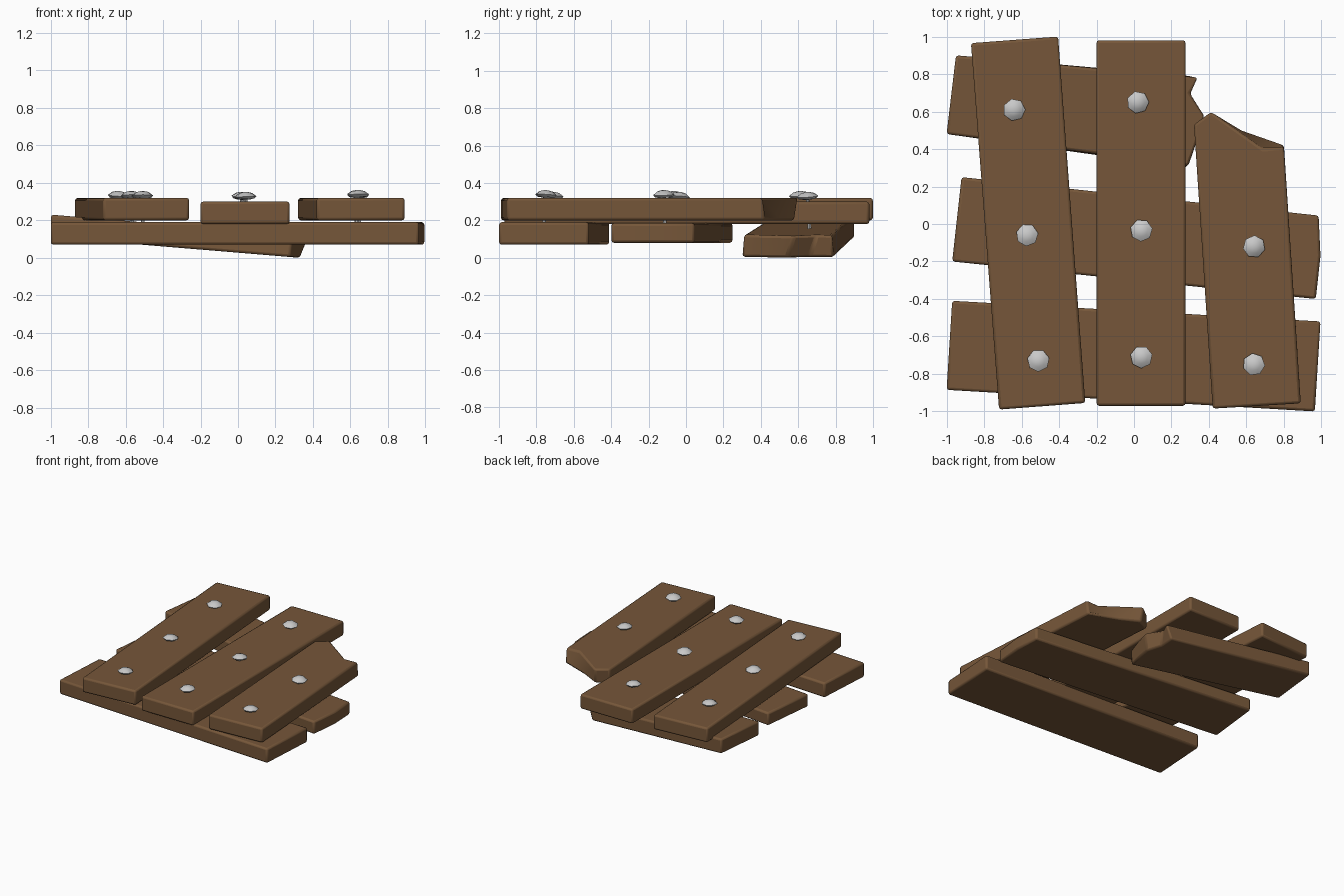
import bpy, bmesh, math, random
from mathutils import Matrix, Vector

random.seed(4)
if "Cube" in bpy.data.objects:
    bpy.data.objects.remove(bpy.data.objects["Cube"], do_unlink=True)


def make_material(name, color, metallic=0.0):
    m = bpy.data.materials.new(name)
    m.use_nodes = True
    m.diffuse_color = (*color, 1)
    m.node_tree.nodes["Principled BSDF"].inputs["Base Color"].default_value = (*color, 1)
    m.node_tree.nodes["Principled BSDF"].inputs["Roughness"].default_value = 0.7
    return m


WOOD = make_material("brown wood", (0.18, 0.094, 0.041))
STEEL = make_material("pale steel", (0.58, 0.58, 0.58))


def loft(name, rings, material, bevel=0.0):
    """Skin equal-length rings from bottom to top and cap both ends."""
    bm = bmesh.new()
    loops = [[bm.verts.new(p) for p in ring] for ring in rings]
    n = len(loops[0])
    for low, high in zip(loops, loops[1:]):
        for i in range(n):
            j = (i + 1) % n
            bm.faces.new((low[i], low[j], high[j], high[i]))
    bm.faces.new(loops[0][::-1])
    bm.faces.new(loops[-1])
    bmesh.ops.recalc_face_normals(bm, faces=bm.faces)
    mesh = bpy.data.meshes.new(name)
    bm.to_mesh(mesh)
    bm.free()
    mesh.materials.append(material)
    ob = bpy.data.objects.new(name, mesh)
    bpy.context.collection.objects.link(ob)
    if bevel:
        mod = ob.modifiers.new("worn edges", "BEVEL")
        mod.width, mod.segments = bevel, 2
        mod.limit_method, mod.angle_limit = "ANGLE", math.radians(40)
    bpy.ops.object.select_all(action="DESELECT")
    ob.select_set(True)
    bpy.context.view_layer.objects.active = ob
    bpy.ops.object.shade_smooth_by_angle(angle=math.radians(40))
    return ob


def plank(name, top, z, bottom=None, slope=0.0, thick=0.12, bevel=0.014):
    """Board from a plan outline; slope tilts it along x."""
    rings = [[(x, y, z + h + slope * x) for x, y in outline]
             for outline, h in ((bottom or top, 0), (top, thick))]
    return loft(name, rings, WOOD, bevel)


# Lower cross boards
plank("front_cross_board", [(-1, -.885), (.965, -1), (.995, -.52), (-.97, -.41)], .07)
plank("middle_cross_board", [(-.97, -.2), (.97, -.4), (.995, -.17), (.985, .045), (-.92, .25)],
      .08, thick=.105)

# Sagging rear board with a snapped end
plank("rear_cross_board",
      [(-1, .48), (.29, .31), (.33, .42), (.38, .58), (.30, .70), (.345, .78), (-.95, .9)],
      .0275,
      [(-1, .48), (.28, .30), (.31, .42), (.33, .54), (.29, .66), (.30, .79), (-.95, .9)],
      slope=-.083)

# Upper long boards
plank("right_side_long_board", [(-.72, -.99), (-.26, -.955), (-.405, 1), (-.87, .965)], .2)
plank("centre_long_board", [(-.2, -.97), (.275, -.97), (.275, .98), (-.2, .98)], .18)
plank("broken_long_board",
      [(.42, -.985), (.89, -.957), (.80, .41), (.69, .40), (.41, .60), (.32, .53)], .2,
      [(.42, -.985), (.89, -.957), (.80, .42), (.56, .51), (.42, .58), (.32, .53)])

# Nails with faceted domed heads, each slightly crooked
PROFILE = [(.01, -.16), (.01, -.005), (.048, .0), (.06, .012), (.036, .03), (.012, .036)]


def nail(name, x, y, z):
    turn = random.uniform(0, 1)
    tilt = Matrix.Rotation(random.uniform(-.1, .1), 4, "X") @ \
        Matrix.Rotation(random.uniform(-.1, .1), 4, "Y")
    place = Matrix.Translation((x, y, z)) @ tilt
    rings = [[place @ Vector((r * math.cos(turn + i * math.pi / 3.5),
                              r * math.sin(turn + i * math.pi / 3.5), h))
              for i in range(7)] for r, h in PROFILE]
    loft(name, rings, STEEL)


NAILS = {
    "right_side": (.32, [(-.51, -.73), (-.57, -.06), (-.64, .61)]),
    "centre": (.315, [(.04, -.71), (.04, -.035), (.02, .65)]),
    "broken": (.325, [(.64, -.75), (.64, -.12)]),
}
for board, (height, spots) in NAILS.items():
    for k, (x, y) in enumerate(spots):
        nail(f"{board}_board_nail_{k + 1}", x, y, height)
